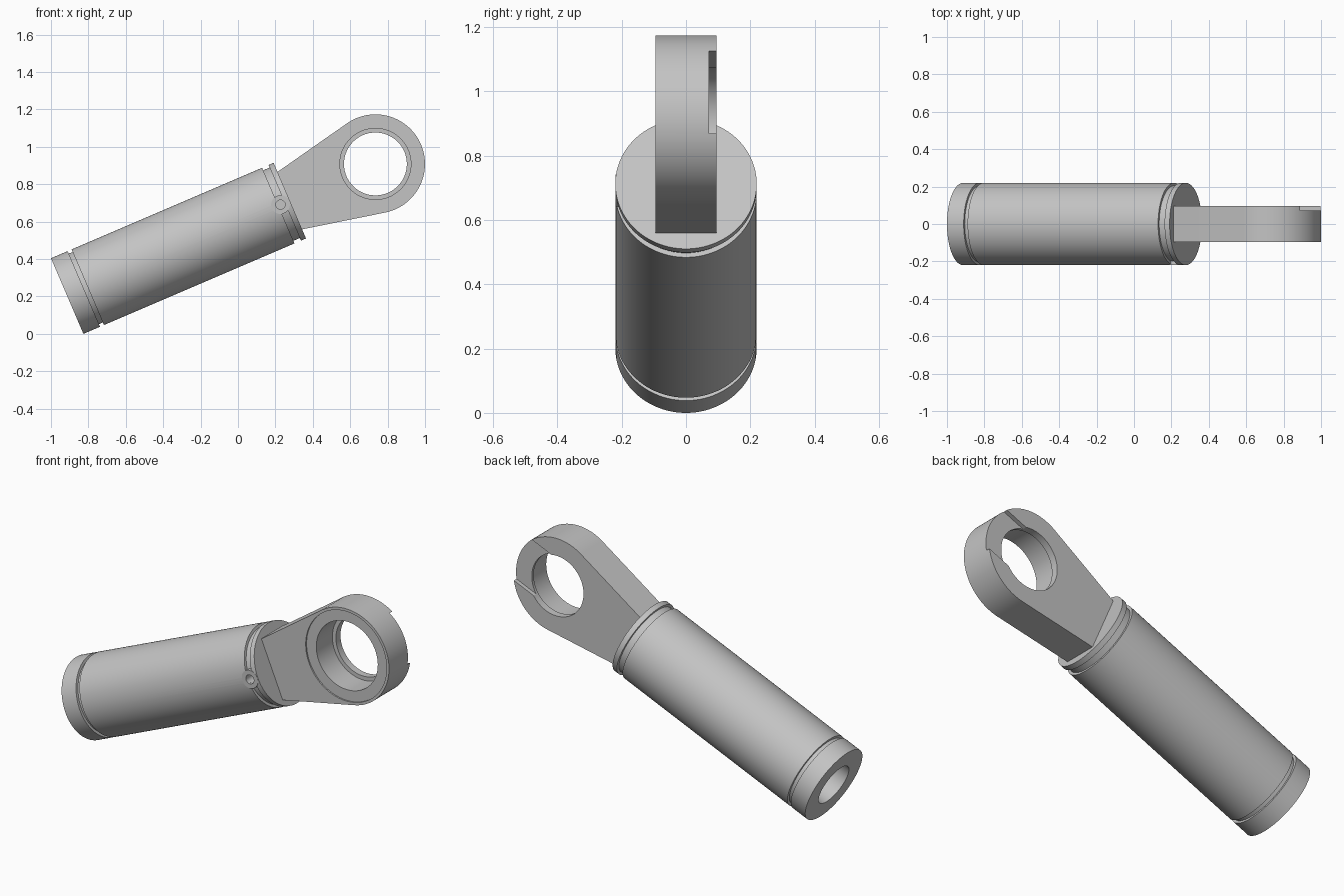
import bpy, math
from math import sin, cos, pi
from mathutils import Matrix

if "Cube" in bpy.data.objects:
    bpy.data.objects.remove(bpy.data.objects["Cube"])

steel = bpy.data.materials.new("grey_steel")
steel.use_nodes = True
GREY = (0.55, 0.55, 0.55, 1)
steel.diffuse_color = GREY
steel.node_tree.nodes["Principled BSDF"].inputs["Base Color"].default_value = GREY

R = 0.22                      # barrel radius
TILT = math.radians(23.2)
EYE_U, EYE_R = 1.793, 0.265   # eye centre along the axis, eye radius
HALF = 0.095                  # half thickness of the eye
TOP = 1.295                   # barrel length
PLACE = (Matrix.Translation((R * sin(TILT) - 1, 0, R * cos(TILT)))
         @ Matrix.Rotation(-TILT, 4, 'Y'))


def make(name, verts, faces):
    mesh = bpy.data.meshes.new(name)
    mesh.from_pydata(verts, [], faces)
    mesh.materials.append(steel)
    ob = bpy.data.objects.new(name, mesh)
    bpy.context.collection.objects.link(ob)
    return ob


def lathe(name, profile, along, centre=0.0, n=96, closed=False):
    """Spin (distance, radius) pairs around local x, or around local y at x=centre."""
    verts, faces = [], []
    for d, r in profile:
        for i in range(n):
            a, b = r * cos(2 * pi * i / n), r * sin(2 * pi * i / n)
            verts.append((d, a, b) if along == 'x' else (centre + b, d, a))
    count = len(profile)
    for k in range(count if closed else count - 1):
        p, q = k * n, (k + 1) % count * n
        for i in range(n):
            j = (i + 1) % n
            faces.append((p + j, p + i, q + i, q + j))
    if not closed:
        faces.append(tuple(range(n)))
        faces.append(tuple(reversed(range((count - 1) * n, count * n))))
    return fix(make(name, verts, faces))


def prism(name, outline, y0, y1):
    """Extrude an outline in the local xz plane between two depths."""
    n = len(outline)
    verts = [(x, y, z) for y in (y0, y1) for x, z in outline]
    faces = [tuple(range(n)), tuple(reversed(range(n, 2 * n)))]
    faces += [(i, i + n, (i + 1) % n + n, (i + 1) % n) for i in range(n)]
    return fix(make(name, verts, faces))


def select(ob):
    bpy.ops.object.select_all(action='DESELECT')
    ob.select_set(True)
    bpy.context.view_layer.objects.active = ob


def fix(ob):
    select(ob)
    bpy.ops.object.mode_set(mode='EDIT')
    bpy.ops.mesh.select_all(action='SELECT')
    bpy.ops.mesh.normals_make_consistent(inside=False)
    bpy.ops.object.mode_set(mode='OBJECT')
    return ob


def cut(ob, cutter):
    select(ob)
    mod = ob.modifiers.new("cut", 'BOOLEAN')
    mod.operation, mod.solver, mod.object = 'DIFFERENCE', 'EXACT', cutter
    bpy.ops.object.modifier_apply(modifier=mod.name)
    bpy.data.objects.remove(cutter)


# Barrel with two grooves and a blind bore in its foot
G = R - 0.015
barrel = lathe("barrel", [(0, R), (0.097, R), (0.097, G), (0.12, G), (0.12, R),
                          (1.228, R), (1.228, G), (1.266, G), (1.266, R), (TOP, R)], 'x')
cut(barrel, lathe("bore_cutter", [(-0.1, 0.117), (0.7, 0.117)], 'x'))

# Port boss in the upper groove, with its hole
PORT = 1.241
cut(barrel, lathe("port_cutter", [(-0.3, 0.025), (-0.14, 0.025)], 'y', PORT, 32))
boss = lathe("port_boss", [(-0.15, 0.05), (-R, 0.05), (-R, 0.025), (-0.15, 0.025)],
             'y', PORT, 48, closed=True)

# Eye: flared neck tangent to a round head
flare = math.radians(90 + 12.6)
outline = [(TOP - 0.01, -0.165)]
for i in range(81):
    a = -flare + 2 * flare * i / 80
    outline.append((EYE_U + EYE_R * cos(a), EYE_R * sin(a)))
outline.append((TOP - 0.01, 0.165))
eye = prism("eye", outline, -HALF, HALF)

# Stepped opening: through hole, bearing seat and shallow front recess
for radius, y0, y1 in ((0.168, -0.2, 0.2), (0.19, -0.2, 0.055), (0.25, -0.2, 0.008 - HALF)):
    cut(eye, lathe("eye_cutter", [(y0, radius), (y1, radius)], 'y', EYE_U))

# Slot across the back of the head, open to the tip
W = 0.14
cut(eye, prism("slot_cutter", [(EYE_U, -W), (EYE_U + 0.4, -W), (EYE_U + 0.4, W), (EYE_U, W)],
               HALF - 0.023, HALF + 0.1))

# Tilt, place and shade the parts
for ob in (barrel, boss, eye):
    ob.data.transform(PLACE)
    select(ob)
    bpy.ops.object.shade_smooth_by_angle(angle=math.radians(30))
